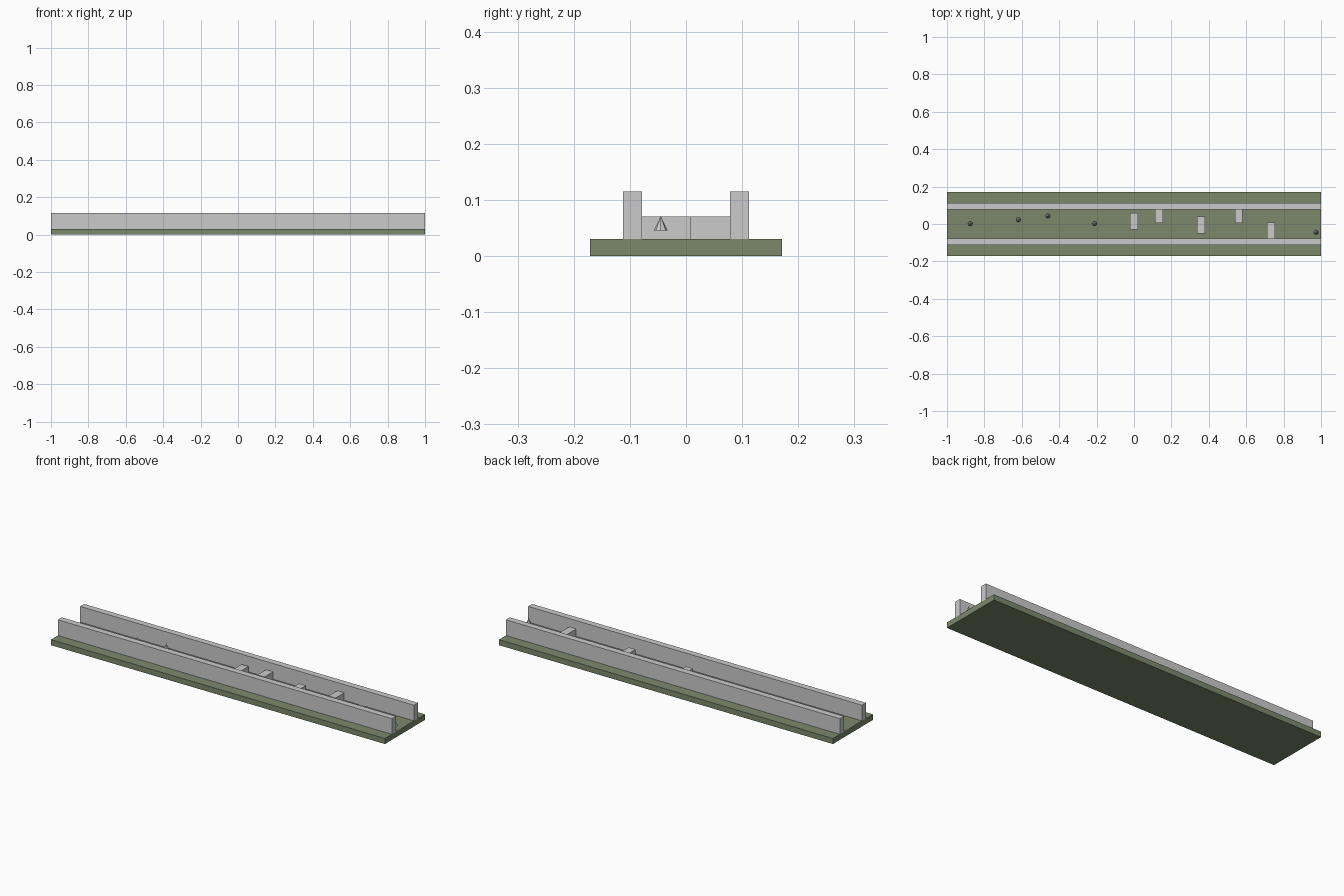
import bpy

if "Cube" in bpy.data.objects:
    bpy.data.objects.remove(bpy.data.objects["Cube"])

# Muted green for the ground slab
green = bpy.data.materials.new("ground_green")
green.diffuse_color = (0.2, 0.25, 0.15, 1)
green.use_nodes = True
green.node_tree.nodes["Principled BSDF"].inputs["Base Color"].default_value = green.diffuse_color


def box(name, x, y, z):
    """Box from (min, max) ranges along each axis."""
    ranges = (x, y, z)
    bpy.ops.mesh.primitive_cube_add(size=1, location=[(a + b) / 2 for a, b in ranges])
    ob = bpy.context.object
    ob.name = name
    ob.scale = [b - a for a, b in ranges]
    bpy.ops.object.transform_apply(location=False, rotation=False, scale=True)
    return ob


# Ground slab
ground = box("ground_slab", (-1, 1), (-0.171, 0.171), (0, 0.03))
ground.data.materials.append(green)

# Long side walls
box("front_wall", (-1, 1), (-0.112, -0.078), (0.03, 0.115))
box("back_wall", (-1, 1), (0.078, 0.112), (0.03, 0.115))

# Obstacle blocks along the lane: x, y centre
for i, (x, y) in enumerate([(0, 0.015), (0.134, 0.05), (0.358, -0.005),
                            (0.56, 0.05), (0.733, -0.037)]):
    box(f"obstacle_block_{i + 1}", (x - 0.021, x + 0.021),
        (y - 0.045, y + 0.045), (0.03, 0.07))

# Small hovering cones: x, y
for i, (x, y) in enumerate([(-0.875, 0.002), (-0.618, 0.023), (-0.46, 0.043),
                            (-0.211, 0.002), (0.973, -0.045)]):
    bpy.ops.mesh.primitive_cone_add(vertices=8, radius1=0.0125, radius2=0,
                                    depth=0.026, location=(x, y, 0.058))
    bpy.context.object.name = f"pickup_cone_{i + 1}"
